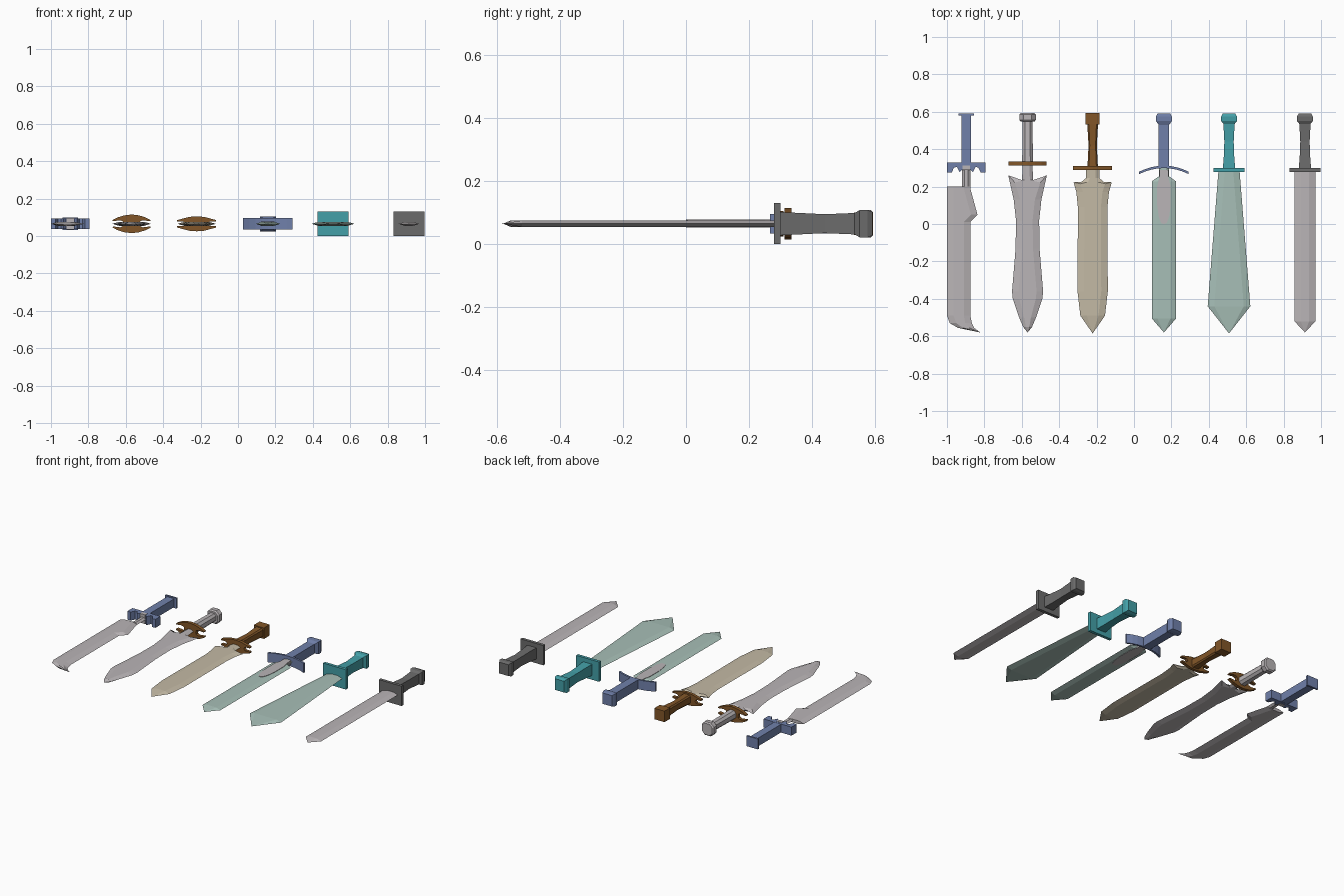
import bpy, bmesh

if "Cube" in bpy.data.objects:
    bpy.data.objects.remove(bpy.data.objects["Cube"])

Z = 0.065  # height of every sword's centre plane


def mat(name, r, g, b):
    lin = [((v / 255 + 0.055) / 1.055) ** 2.4 for v in (r, g, b)]
    m = bpy.data.materials.new(name)
    m.diffuse_color = (*lin, 1)
    m.use_nodes = True
    m.node_tree.nodes["Principled BSDF"].inputs["Base Color"].default_value = m.diffuse_color
    return m


STEEL = mat("pale steel", 186, 181, 183)
BONE = mat("tan bronze", 196, 186, 165)
MINT = mat("pale green metal", 167, 191, 183)
BLUE = mat("slate blue", 112, 128, 170)
BROWN = mat("brown", 130, 86, 40)
TEAL = mat("teal", 68, 160, 168)
GREY = mat("dark grey", 107, 107, 107)


def loft(name, cx, rings, material):
    """Skin a list of equal-length vertex rings and cap both ends."""
    bm = bmesh.new()
    vs = [[bm.verts.new(p) for p in ring] for ring in rings]
    n = len(rings[0])
    for a, b in zip(vs, vs[1:]):
        for i in range(n):
            j = (i + 1) % n
            bm.faces.new((a[i], a[j], b[j], b[i]))
    bm.faces.new(vs[0])
    bm.faces.new(vs[-1][::-1])
    bmesh.ops.remove_doubles(bm, verts=bm.verts, dist=1e-5)
    bmesh.ops.dissolve_degenerate(bm, edges=bm.edges, dist=1e-5)
    bmesh.ops.recalc_face_normals(bm, faces=bm.faces)
    me = bpy.data.meshes.new(name)
    bm.to_mesh(me)
    bm.free()
    me.materials.append(material)
    ob = bpy.data.objects.new(name, me)
    ob.location = (cx, 0, Z)
    bpy.context.collection.objects.link(ob)
    return ob


def blade(name, cx, rows, material, bevel=0.035, h=0.0105):
    """Rows are (y, left, right[, edge rise]); six-sided section, pointed end."""
    rings = []
    for k, (y, l, r, *rise) in enumerate(rows):
        b = min(bevel, (r - l) * 0.3)
        t = 0 if k == len(rows) - 1 else h
        e = y + (rise[0] if rise else 0)
        rings.append([(l, e, 0), (l + b, y, t), (r - b, y, t),
                      (r, e, 0), (r - b, y, -t), (l + b, y, -t)])
    return loft(name, cx, rings, material)


def sym(rows):
    return [(y, -w, w, *rest) for y, w, *rest in rows]


def handle(name, cx, rows, material, chamfer=0):
    """Rows are (y, half width, half height); optional cut corners."""
    rings = []
    for y, a, b in rows:
        if chamfer:
            p, q = a * (1 - chamfer), b * (1 - chamfer)
            pts = [(a, -q), (a, q), (p, b), (-p, b), (-a, q), (-a, -q), (-p, -b), (p, -b)]
        else:
            pts = [(a, -b), (a, b), (-a, b), (-a, -b)]
        rings.append([(x, y, z) for x, z in pts])
    return loft(name, cx, rings, material)


def plate_xy(name, cx, half, h, material):
    """Half outline in x,y (mirrored in x), thick from -h to h in z."""
    pts = half + [(-x, y) for x, y in reversed(half) if x > 0]
    return loft(name, cx, [[(x, y, z) for x, y in pts] for z in (-h, h)], material)


def plate_xz(name, cx, quarter, y0, y1, material):
    """Quarter outline in x,z (mirrored both ways), thick from y0 to y1."""
    right = quarter + [(x, -z) for x, z in reversed(quarter) if z > 0]
    pts = right + [(-x, z) for x, z in reversed(right) if x > 0]
    return loft(name, cx, [[(x, y, z) for x, z in pts] for y in (y0, y1)], material)


# Sword 1: single-edged hooked blade with scalloped blue guard
C1 = -0.897
blade("hooked_blade", C1, [
    (0.29, -0.022, 0.022), (0.201, -0.022, 0.022), (0.2, -0.103, 0.022),
    (0.19, -0.103, 0.022), (0.05, -0.103, 0.06), (0.012, -0.103, 0.022),
    (-0.49, -0.103, 0.022), (-0.53, -0.088, 0.03), (-0.555, -0.045, 0.042),
    (-0.58, 0.075, 0.075)], STEEL)
plate_xy("scalloped_guard", C1, [
    (0.102, 0.328), (0.102, 0.275), (0.078, 0.275), (0.065, 0.302),
    (0.05, 0.305), (0.035, 0.277), (0.022, 0.29)], 0.028, BLUE)
plate_xy("guard_inlay", C1, [(0.019, 0.312), (0.019, 0.288)], 0.030, STEEL)
handle("hooked_grip", C1, [(0.32, 0.026, 0.027), (0.582, 0.026, 0.027)], BLUE)
handle("hooked_pommel", C1, [(0.58, 0.041, 0.034), (0.592, 0.041, 0.034)], BLUE)

# Sword 2: leaf blade with horns, pronged brown guard, steel grip
C2 = -0.569
blade("leaf_blade", C2, sym([
    (0.315, 0.026), (0.235, 0.03), (0.222, 0.103, 0.038), (0.13, 0.074),
    (0.02, 0.062), (-0.13, 0.064), (-0.24, 0.073), (-0.36, 0.083),
    (-0.4, 0.079), (-0.5, 0.045), (-0.55, 0.024), (-0.58, 0)]), STEEL)
plate_xz("pronged_guard", C2, [
    (0, 0.05), (0.04, 0.045), (0.075, 0.034), (0.102, 0.02), (0.1, 0.014),
    (0.06, 0.019), (0.045, 0.012), (0.042, 0)], 0.312, 0.334, BROWN)
handle("leaf_grip", C2, [(0.33, 0.029, 0.029), (0.555, 0.026, 0.026)], STEEL, 0.5)
handle("leaf_pommel", C2, [
    (0.547, 0.037, 0.037), (0.556, 0.044, 0.044), (0.585, 0.044, 0.044),
    (0.593, 0.037, 0.037)], STEEL, 0.5)

# Sword 3: broad tan blade with shoulder spurs, brown hilt
C3 = -0.221
blade("broad_blade", C3, sym([
    (0.295, 0.036), (0.245, 0.036), (0.225, 0.06), (0.215, 0.102, 0.008),
    (0.17, 0.087), (0.09, 0.079), (-0.36, 0.081), (-0.49, 0.066),
    (-0.585, 0)]), BONE)
plate_xz("broad_guard", C3, [
    (0, 0.04), (0.04, 0.037), (0.104, 0.02), (0.104, 0.012), (0.07, 0.012),
    (0.06, 0)], 0.289, 0.309, BROWN)
handle("broad_grip", C3, [
    (0.305, 0.028, 0.03), (0.42, 0.022, 0.025), (0.537, 0.029, 0.03)], BROWN, 0.3)
handle("broad_pommel", C3, [(0.533, 0.037, 0.036), (0.593, 0.037, 0.036)], BROWN)

# Sword 4: green blade with steel inlay, curved blue guard
C4 = 0.16
blade("inlaid_blade", C4, sym([
    (0.3, 0.027), (0.255, 0.027), (0.228, 0.065), (-0.505, 0.065),
    (-0.58, 0)]), MINT, 0.03)
plate_xy("blade_inlay", C4, [
    (0.024, 0.29), (0.024, 0.25), (0.036, 0.2), (0.036, 0.1), (0.028, 0.04),
    (0.015, 0.005), (0, 0)], 0.0125, STEEL)
arc = [(x / 100, 0.312 - 0.032 * (x / 13.2) ** 2) for x in (0, 3.3, 6.6, 9.9, 13.2)]
plate_xy("curved_guard", C4,
         arc + [(x, y - 0.013) for x, y in reversed(arc)], 0.031, BLUE)
handle("inlaid_grip", C4, [
    (0.3, 0.028, 0.031), (0.53, 0.028, 0.031), (0.55, 0.042, 0.04),
    (0.575, 0.042, 0.04), (0.592, 0.034, 0.036)], BLUE)

# Swords 5 and 6: matching waisted hilts with square guards
for label, cx, colour, metal, rows in (
        ("flared", 0.508, TEAL, MINT,
         [(0.29, 0.056), (-0.44, 0.114), (-0.585, 0)]),
        ("straight", 0.914, GREY, STEEL,
         [(0.29, 0.056), (-0.52, 0.056), (-0.58, 0)])):
    blade(label + "_blade", cx, sym(rows), metal)
    handle(label + "_guard", cx, [(0.279, 0.083, 0.065), (0.299, 0.083, 0.065)], colour)
    handle(label + "_grip", cx, [
        (0.295, 0.033, 0.037), (0.36, 0.028, 0.034), (0.44, 0.025, 0.03),
        (0.535, 0.03, 0.034), (0.55, 0.042, 0.043), (0.575, 0.042, 0.044),
        (0.592, 0.033, 0.037)], colour)
